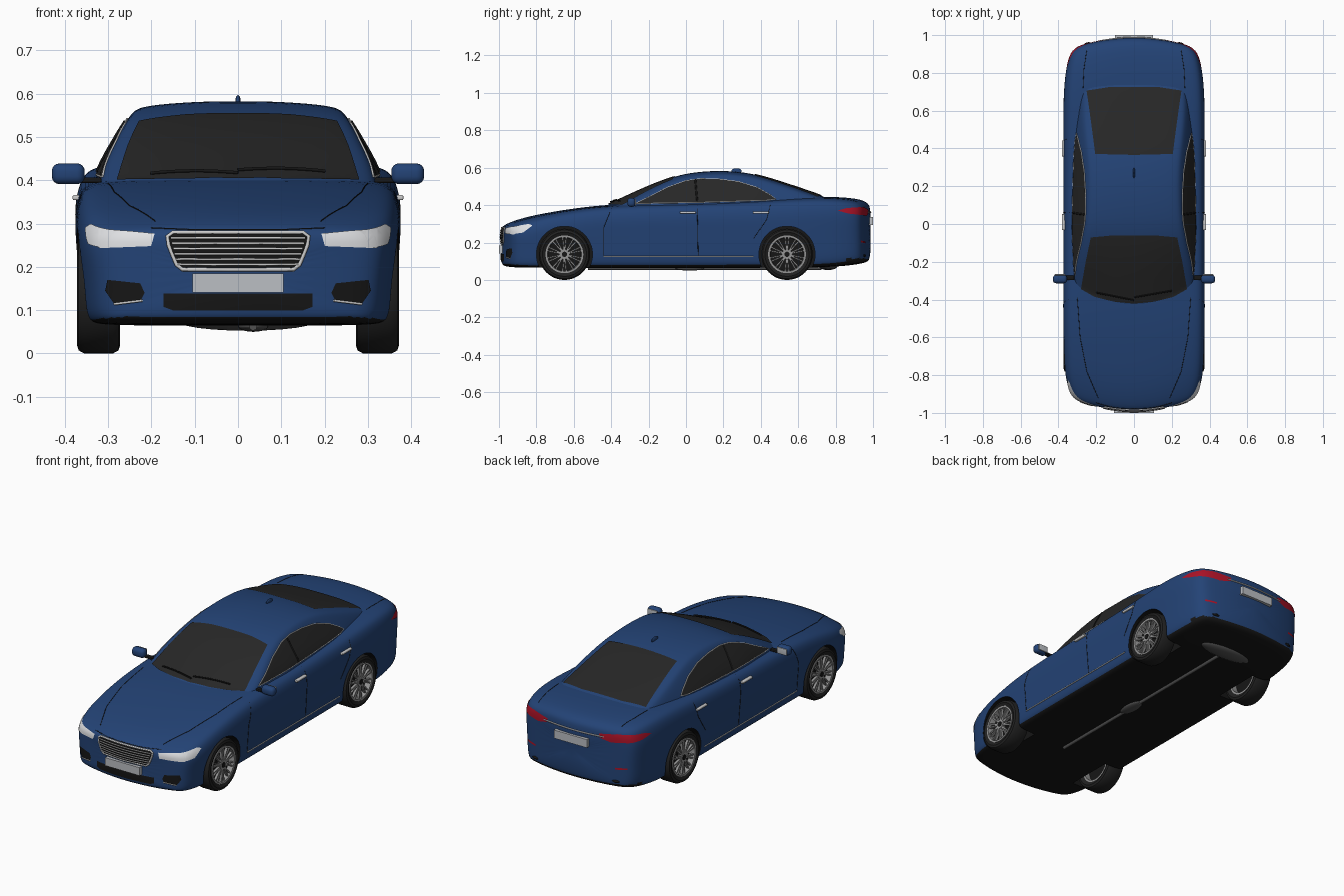
import bpy, bmesh
from math import pi, hypot, radians
from mathutils import Vector, Matrix
from mathutils.bvhtree import BVHTree

if "Cube" in bpy.data.objects:
    bpy.data.objects.remove(bpy.data.objects["Cube"])


def material(name, r, g, b):
    m = bpy.data.materials.new(name)
    m.use_nodes = True
    m.diffuse_color = (r, g, b, 1)
    m.node_tree.nodes["Principled BSDF"].inputs["Base Color"].default_value = (r, g, b, 1)
    return m


BLUE = material("blue paint", .017, .056, .18)
GLASS = material("dark glass", .02, .02, .02)
BLACK = material("black plastic", .008, .008, .008)
TIRE = material("tire rubber", .015, .015, .015)
CHROME = material("chrome", .6, .6, .6)
RIM = material("rim grey", .3, .3, .3)
RED = material("red lamp", .4, .006, .02)
LAMP = material("headlight white", .75, .76, .78)
PLATE = material("plate grey", .5, .52, .55)
EXHAUST = material("exhaust grey", .08, .08, .08)


def add(name, bm, mat, smooth=35):
    bmesh.ops.recalc_face_normals(bm, faces=bm.faces[:])
    me = bpy.data.meshes.new(name)
    bm.to_mesh(me)
    bm.free()
    me.materials.append(mat)
    me.shade_smooth()
    me.set_sharp_from_angle(angle=radians(smooth))
    ob = bpy.data.objects.new(name, me)
    bpy.context.collection.objects.link(ob)
    return ob


def bake(ob):
    dg = bpy.context.evaluated_depsgraph_get()
    me = bpy.data.meshes.new_from_object(ob.evaluated_get(dg))
    ob.modifiers.clear()
    ob.data = me


def loft(name, halves, mat):
    bm = bmesh.new()
    rings = []
    for half in halves:
        full = half + [(-x, y, z) for x, y, z in reversed(half[1:-1])]
        rings.append([bm.verts.new(p) for p in full])
    for a, b in zip(rings, rings[1:]):
        for i in range(len(a)):
            j = (i + 1) % len(a)
            bm.faces.new((a[i], a[j], b[j], b[i]))
    bm.faces.new(rings[0])
    bm.faces.new(rings[-1])
    ob = add(name, bm, mat)
    ob.modifiers.new("smooth", "SUBSURF").levels = 2
    bake(ob)
    return ob


def clamp(t):
    return max(0, min(1, t))


# Body shell: one section shape, swept through stations (y, half width, bottom, top)
SECTION = [(0, 0), (.5, 0), (.86, 0), (.94, .03), (.965, .15), (.975, .35), (.99, .55), (1, .72),
           (.985, .83), (.96, .9), (.915, .95), (.8, .98), (.4, .997), (0, 1)]
STATIONS = [(-.985, .315, .08, .285), (-.965, .34, .07, .3), (-.9, .362, .066, .325), (-.8, .37, .065, .35),
            (-.6, .375, .065, .384), (-.4, .376, .065, .405), (-.1, .376, .065, .414), (.2, .376, .065, .422),
            (.45, .376, .065, .433), (.65, .376, .066, .445), (.8, .37, .07, .445), (.9, .358, .08, .437),
            (.955, .34, .09, .425), (.98, .315, .1, .405)]


def body_ring(y, w, zb, zt, f=1):
    mid = (zb + zt) / 2
    ring = []
    for u, v in SECTION:
        x, z = u * w * f, mid + (zb + v * (zt - zb) - mid) * f
        bow = clamp((abs(y) - .5) / .4) * x * x
        ring.append((x, y + (.6 * bow if y < 0 else -.5 * bow), z))
    return ring


first, last = STATIONS[0], STATIONS[-1]
rings = [body_ring(-.993, *first[1:], .35), body_ring(-.991, *first[1:], .85)]
rings += [body_ring(*s) for s in STATIONS]
rings += [body_ring(.987, *last[1:], .85), body_ring(.99, *last[1:], .35)]
body = loft("body", rings, BLUE)

# Cabin: stations (y, roof height, width factor)
CABIN = [(-.46, .385, .94), (-.42, .402, .94), (-.3, .457, .96), (-.2, .502, .98), (-.06, .556, 1),
         (.05, .577, 1), (.18, .585, 1), (.3, .577, .99), (.4, .558, .98), (.55, .51, .94),
         (.7, .46, .86), (.8, .42, .8)]


def cabin_ring(y, zt, wf):
    base, edge = .33, zt - .028
    side = lambda z: wf * min(.338, .338 - (z - .4) * .58)
    pts = [(0, base)]
    for f in (0, .35, .7, 1):
        z = base + f * (edge - base)
        pts.append((side(z), z))
    xe = side(edge)
    pts += [(xe * .92, edge + .015), (xe * .65, zt - .005), (xe * .3, zt), (0, zt)]
    return [(x, y + .8 * x * x * clamp(-y / .42), z) for x, z in pts]


cabin = loft("cabin", [cabin_ring(*s) for s in CABIN], BLUE)

# Surface used to fit glass, lamps and trim
shell = bmesh.new()
shell.from_mesh(body.data)
shell.from_mesh(cabin.data)
SURFACE = BVHTree.FromBMesh(shell)
shell.free()

VIEWS = {"front": lambda u, v: ((u, -3, v), (0, 1, 0)), "back": lambda u, v: ((u, 3, v), (0, -1, 0)),
         "left": lambda u, v: ((3, u, v), (-1, 0, 0)), "right": lambda u, v: ((-3, u, v), (1, 0, 0)),
         "top": lambda u, v: ((u, v, 3), (0, 0, -1))}


def fit(view, u, v, lift):
    origin, ray = map(Vector, VIEWS[view](u, v))
    hit, normal = SURFACE.ray_cast(origin, ray)[:2]
    if hit is None:
        hit, normal = SURFACE.find_nearest(origin + ray * 2.1)[:2]
    return hit + normal * lift


def decal(name, view, outline, mat, lift=.003, step=.015):
    bm = bmesh.new()
    bm.faces.new([bm.verts.new((u, v, 0)) for u, v in outline])
    for axis in (0, 1):
        lo, hi = (f(p[axis] for p in outline) for f in (min, max))
        for k in range(1, int((hi - lo) / step) + 1):
            co, no = Vector(), Vector()
            co[axis], no[axis] = lo + k * step, 1
            bmesh.ops.bisect_plane(bm, geom=bm.verts[:] + bm.edges[:] + bm.faces[:], plane_co=co, plane_no=no)
    for v in bm.verts:
        v.co = fit(view, v.co.x, v.co.y, lift)
    ob = add(name, bm, mat)
    # keep the plate facing away from the shell
    out = -Vector(VIEWS[view](0, 0)[1])
    if sum(p.normal.dot(out) * p.area for p in ob.data.polygons) < 0:
        ob.data.flip_normals()


def strip(name, view, pts, mat, r=.003, closed=False, lift=.001):
    pts = pts + pts[:1] if closed else pts
    dense = []
    for (a, b), (c, d) in zip(pts, pts[1:]):
        n = max(1, int(hypot(c - a, d - b) / .02))
        dense += [(a + (c - a) * i / n, b + (d - b) * i / n) for i in range(n)]
    dense += [] if closed else pts[-1:]
    cu = bpy.data.curves.new(name, "CURVE")
    cu.dimensions, cu.bevel_depth, cu.bevel_resolution = "3D", r, 1
    sp = cu.splines.new("POLY")
    sp.points.add(len(dense) - 1)
    for p, (u, v) in zip(sp.points, dense):
        p.co = (*fit(view, u, v, lift), 1)
    sp.use_cyclic_u = closed
    cu.materials.append(mat)
    ob = bpy.data.objects.new(name, cu)
    bpy.context.collection.objects.link(ob)


def box(name, loc, size, mat, bevel=0):
    bm = bmesh.new()
    bmesh.ops.create_cube(bm, size=1, matrix=Matrix.Translation(loc) @ Matrix.Diagonal((*size, 1)))
    if bevel:
        bmesh.ops.bevel(bm, geom=bm.edges[:], offset=bevel, segments=4, profile=.5, affect="EDGES")
    return add(name, bm, mat)


def ellipsoid(name, loc, size, mat):
    bm = bmesh.new()
    bmesh.ops.create_uvsphere(bm, u_segments=24, v_segments=12, radius=.5,
                              matrix=Matrix.Translation(loc) @ Matrix.Diagonal((*size, 1)))
    return add(name, bm, mat, 80)


def rod(bm, loc, r, length, axis="X", segs=48):
    turn = Matrix.Rotation(pi / 2, 4, "Y" if axis == "X" else "X")
    bmesh.ops.create_cone(bm, cap_ends=True, segments=segs, radius1=r, radius2=r, depth=length,
                          matrix=Matrix.Translation(loc) @ turn)


# Wheel arches
WHEELS, HUB = (-.65, .54), .137
bm = bmesh.new()
for wy in WHEELS:
    for s in (1, -1):
        rod(bm, (s * .37, wy, HUB), .15, .26)
cutter = add("arch_cutter", bm, BLACK)
cutter.hide_render = True
cut = body.modifiers.new("arches", "BOOLEAN")
cut.operation, cut.solver, cut.object = "DIFFERENCE", "EXACT", cutter
bake(body)
bpy.data.objects.remove(cutter)
if len(body.data.materials) < 2:
    body.data.materials.append(BLACK)
body.data.materials[1] = BLACK
for p in body.data.polygons:
    c, n = p.center, p.normal
    arch = min(hypot(c.y - wy, c.z - HUB) for wy in WHEELS) < .151 and (abs(n.x) < .5 or abs(c.x) < .26)
    under = c.z < .08 or (n.z < -.6 and c.z < .12) or (c.y > .85 and c.z < .115)
    p.material_index = int(arch or under)
body.data.set_sharp_from_angle(angle=radians(35))


# Wheels: shared parts around a local x axle
def hoop(name, profile, mat, segs=48):
    bm = bmesh.new()
    rings = []
    for k in range(segs):
        turn = Matrix.Rotation(2 * pi * k / segs, 3, "X")
        rings.append([bm.verts.new(turn @ Vector((x, 0, r))) for r, x in profile])
    for k in range(segs):
        a, b = rings[k], rings[(k + 1) % segs]
        for i in range(len(profile)):
            j = (i + 1) % len(profile)
            bm.faces.new((a[i], a[j], b[j], b[i]))
    return add(name, bm, mat)


def disc(name, x, r, depth, mat):
    bm = bmesh.new()
    rod(bm, (x, 0, 0), r, depth)
    return add(name, bm, mat)


bm = bmesh.new()
for k in range(10):
    for lean in (-6, 6):
        bmesh.ops.create_cube(bm, size=1, matrix=Matrix.Rotation(radians(36 * k + lean), 4, "X")
                              @ Matrix.Translation((.035, 0, .054)) @ Matrix.Diagonal((.014, .007, .076, 1)))
parts = [add("spokes", bm, RIM),
         hoop("tire", [(.098, .04), (.118, .05), (.13, .046), (.137, .033), (.137, -.033), (.13, -.046),
                       (.118, -.05), (.098, -.04)], TIRE),
         hoop("rim", [(.099, .042), (.101, .047), (.091, .047), (.088, .03), (.088, -.04), (.099, -.04)], RIM),
         disc("brake_disc", .005, .09, .02, BLACK), disc("hub", .034, .026, .022, RIM),
         disc("hub_cap", .04, .014, .016, BLACK)]
for wy in WHEELS:
    for s in (1, -1):
        for part in parts:
            ob = bpy.data.objects.new(part.name + "_placed", part.data)
            ob.location, ob.rotation_euler = (s * .322, wy, HUB), (0, 0, 0 if s > 0 else pi)
            bpy.context.collection.objects.link(ob)
for part in parts:
    bpy.data.objects.remove(part)


def both(pts):
    return pts + [(-u, v) for u, v in reversed(pts) if u]


# Windscreen, rear window and wipers
decal("windscreen", "top", both([(0, -.42), (.12, -.408), (.21, -.385), (.28, -.345), (.255, -.2), (.228, -.07),
                                 (.12, -.06)]), GLASS, .004)
decal("rear_window", "top", both([(0, .365), (.205, .37), (.215, .45), (.235, .6), (.25, .705), (.12, .725)]), GLASS, .004)
for a, b in (((-.2, -.36), (.0, -.4)), ((.0, -.385), (.2, -.35))):
    strip("wiper", "top", [a, b], BLACK, .004, lift=.008)

# Grille, intake and number plates
grille = both([(.15, .279), (.163, .27), (.16, .25), (.142, .205), (.128, .194)])
decal("grille", "front", grille, BLACK)
strip("grille_frame", "front", grille, CHROME, .005, True)
for k in range(6):
    z = .206 + k * .012
    w = .139 + k * .003
    strip("grille_bar", "front", [(-w, z), (w, z)], CHROME, .0025, lift=.004)
decal("lower_intake", "front", both([(.172, .138), (.172, .108), (.15, .1)]), BLACK)
box("front_plate", (0, -.985, .163), (.21, .03, .044), PLATE)
box("rear_plate", (0, .985, .315), (.2, .03, .045), PLATE)
strip("boot_trim", "back", [(-.18, .362), (.18, .362)], CHROME, .004)
strip("bonnet_edge", "front", [(-.2, .29), (-.1, .286), (.1, .286), (.2, .29)], BLACK, .0015, lift=0)

WINDOW = [(-.27, .408), (.1, .415), (.44, .426), (.48, .432), (.45, .454), (.38, .494), (.28, .525), (.18, .538),
          (.08, .541), (0, .53), (-.1, .494), (-.2, .442)]
for s, side in ((1, "left"), (-1, "right")):
    flip = lambda pts: [(s * u, v) for u, v in pts]
    # Side glass, trim and door gaps
    decal(side + "_windows", side, WINDOW, GLASS)
    strip(side + "_window_trim", side, WINDOW, CHROME, .003, True)
    strip(side + "_pillar", side, [(.06, .418), (.05, .535)], BLACK, .006)
    strip(side + "_sill_trim", side, [(-.44, .125), (.36, .125)], CHROME, .003)
    for gap in ([(-.4, .38), (-.44, .28), (-.44, .13)], [(.06, .4), (.065, .13)], [(.45, .4), (.43, .32), (.36, .22)]):
        strip(side + "_door_gap", side, gap, BLACK, .0015, lift=0)
    strip(side + "_bonnet_gap", "top", flip([(.3, -.39), (.285, -.6), (.25, -.78), (.19, -.92)]), BLACK, .0015, lift=0)
    strip(side + "_boot_gap", "top", flip([(.27, .72), (.265, .82), (.25, .92)]), BLACK, .0015, lift=0)
    for y in (.01, .4):
        box(side + "_door_handle", (s * .373, y, .36), (.018, .085, .012), CHROME, .004)
    # Lamps
    decal(side + "_headlight", "front", flip([(.2, .248), (.192, .276), (.25, .281), (.32, .286), (.32, .243)]), LAMP)
    decal(side + "_headlight_wrap", side, [(-.93, .243), (-.93, .282), (-.84, .298), (-.82, .29), (-.87, .253)], LAMP)
    decal(side + "_tail_lamp", "back", flip([(.16, .355), (.155, .376), (.24, .386), (.31, .388), (.31, .35), (.22, .34)]), RED)
    decal(side + "_tail_lamp_wrap", side, [(.95, .345), (.95, .388), (.86, .384), (.81, .37), (.87, .354)], RED)
    decal(side + "_reflector", "back", flip([(.24, .196), (.3, .2), (.3, .21), (.24, .206)]), RED)
    decal(side + "_fog_pocket", "front", flip([(.215, .14), (.225, .162), (.3, .17), (.305, .145), (.285, .115), (.225, .12)]), BLACK)
    strip(side + "_fog_trim", "front", flip([(.22, .122), (.285, .114)]), CHROME, .003, lift=.003)
    # Door mirror and tail pipe
    box(side + "_mirror", (s * .392, -.292, .415), (.076, .044, .048), BLUE, .018)
    box(side + "_mirror_glass", (s * .392, -.269, .415), (.058, .006, .034), PLATE, .002)
    box(side + "_mirror_arm", (s * .345, -.285, .4), (.06, .025, .012), BLACK, .004)
    ellipsoid(side + "_tail_pipe", (s * .24, .93, .13), (.07, .05, .028), CHROME)
    ellipsoid(side + "_tail_pipe_hole", (s * .24, .95, .13), (.045, .025, .016), BLACK)

# Roof fin and exhaust line
ellipsoid("roof_fin", (0, .27, .582), (.012, .055, .03), BLUE)
ellipsoid("rear_silencer", (.02, .76, .075), (.32, .1, .045), EXHAUST)
ellipsoid("middle_silencer", (.035, .02, .063), (.07, .16, .026), EXHAUST)
bm = bmesh.new()
rod(bm, (.035, .1, .062), .009, 1.25, "Y", 12)
add("exhaust_pipe", bm, EXHAUST)
